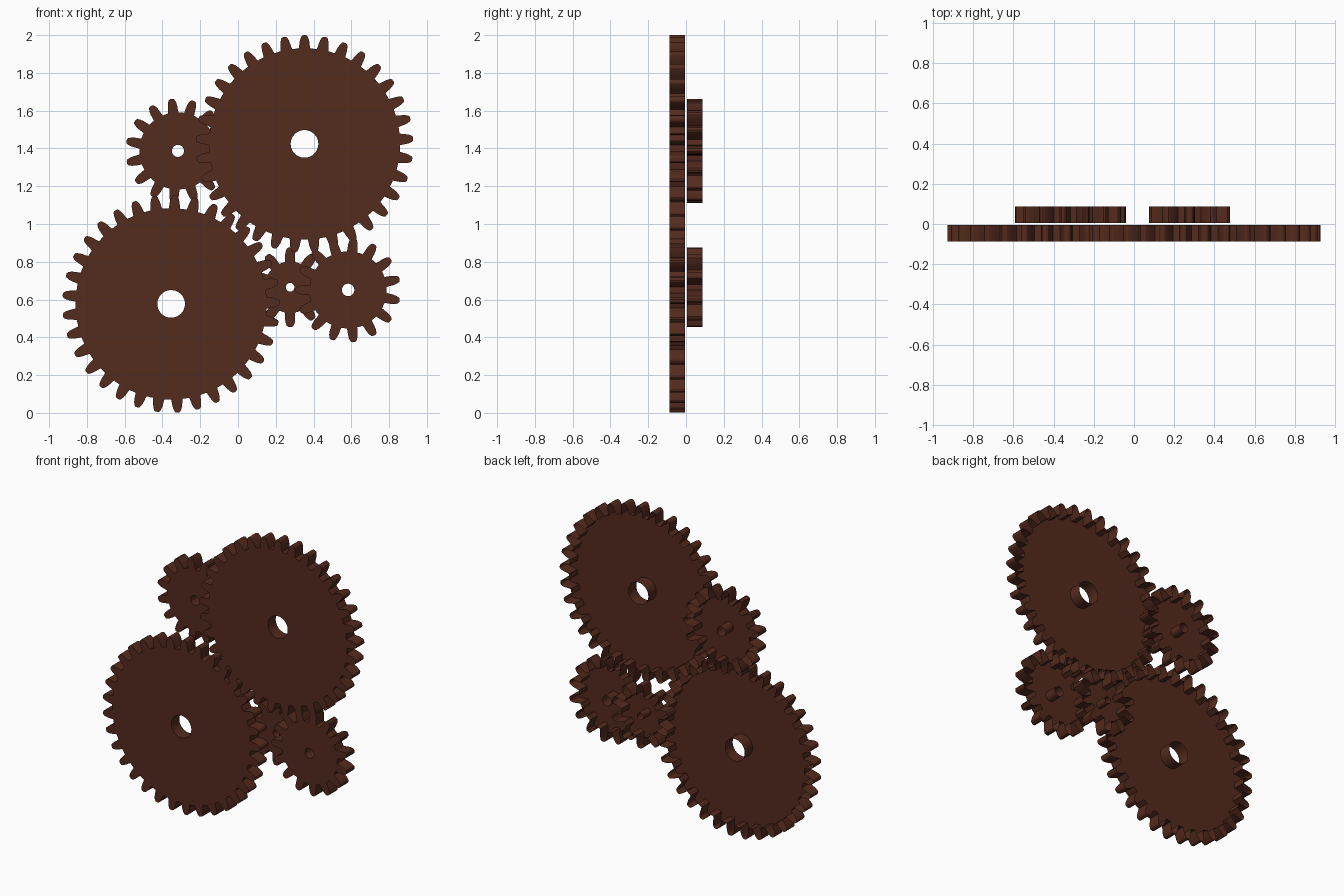
import bpy
import bmesh
from math import cos, sin, tau, radians

cube = bpy.data.objects.get("Cube")
if cube:
    bpy.data.objects.remove(cube, do_unlink=True)

brown = bpy.data.materials.new("dark_brown")
brown.use_nodes = True
colour = (0.088, 0.0235, 0.0125, 1.0)
brown.diffuse_color = colour
brown.node_tree.nodes["Principled BSDF"].inputs["Base Color"].default_value = colour

FRONT = (-0.087, -0.004)
BACK = (0.004, 0.087)

# One half of a tooth: (share of the tooth pitch from its middle, share of tooth height)
HALF_TOOTH = [(0.42, 0.0), (0.32, 0.0), (0.285, 0.2), (0.255, 0.45),
              (0.21, 0.7), (0.14, 0.93), (0.07, 1.0)]
TOOTH = [(-a, h) for a, h in HALF_TOOTH] + [(a, h) for a, h in reversed(HALF_TOOTH)]


def gear(name, centre, teeth, root, tip, bore, phase, layer):
    """Hollow spur gear, open at the back: toothed rim, front plate and bore tube."""
    cx, cz = centre
    front, back = layer
    bm = bmesh.new()
    sections = []
    for i in range(teeth):
        for offset, height in TOOTH:
            angle = radians(phase) + (i + offset) * tau / teeth
            rim = root + (tip - root) * height
            # Cross-section: tube back, tube front, rim front, rim back
            sections.append([
                bm.verts.new((cx + r * cos(angle), y, cz + r * sin(angle)))
                for r, y in ((bore, back), (bore, front), (rim, front), (rim, back))])
    for i, current in enumerate(sections):
        following = sections[(i + 1) % len(sections)]
        for j in range(3):
            bm.faces.new((current[j], current[j + 1], following[j + 1], following[j]))

    mesh = bpy.data.meshes.new(name)
    bm.to_mesh(mesh)
    bm.free()
    mesh.materials.append(brown)
    obj = bpy.data.objects.new(name, mesh)
    bpy.context.collection.objects.link(obj)
    bpy.ops.object.select_all(action='DESELECT')
    obj.select_set(True)
    bpy.context.view_layer.objects.active = obj
    bpy.ops.object.shade_smooth_by_angle(angle=radians(20))


# Two large gears and a medium one in the front layer
gear("upper_large_gear", (0.352, 1.424), 33, 0.506, 0.576, 0.073, 90, FRONT)
gear("lower_large_gear", (-0.354, 0.577), 33, 0.506, 0.576, 0.073, 88, FRONT)
gear("right_medium_gear", (0.583, 0.651), 15, 0.204, 0.278, 0.033, 84, FRONT)

# Medium gear and pinion in the back layer
gear("left_medium_gear", (-0.318, 1.387), 15, 0.204, 0.277, 0.032, 73, BACK)
gear("small_pinion", (0.276, 0.665), 10, 0.136, 0.21, 0.023, 90, BACK)
